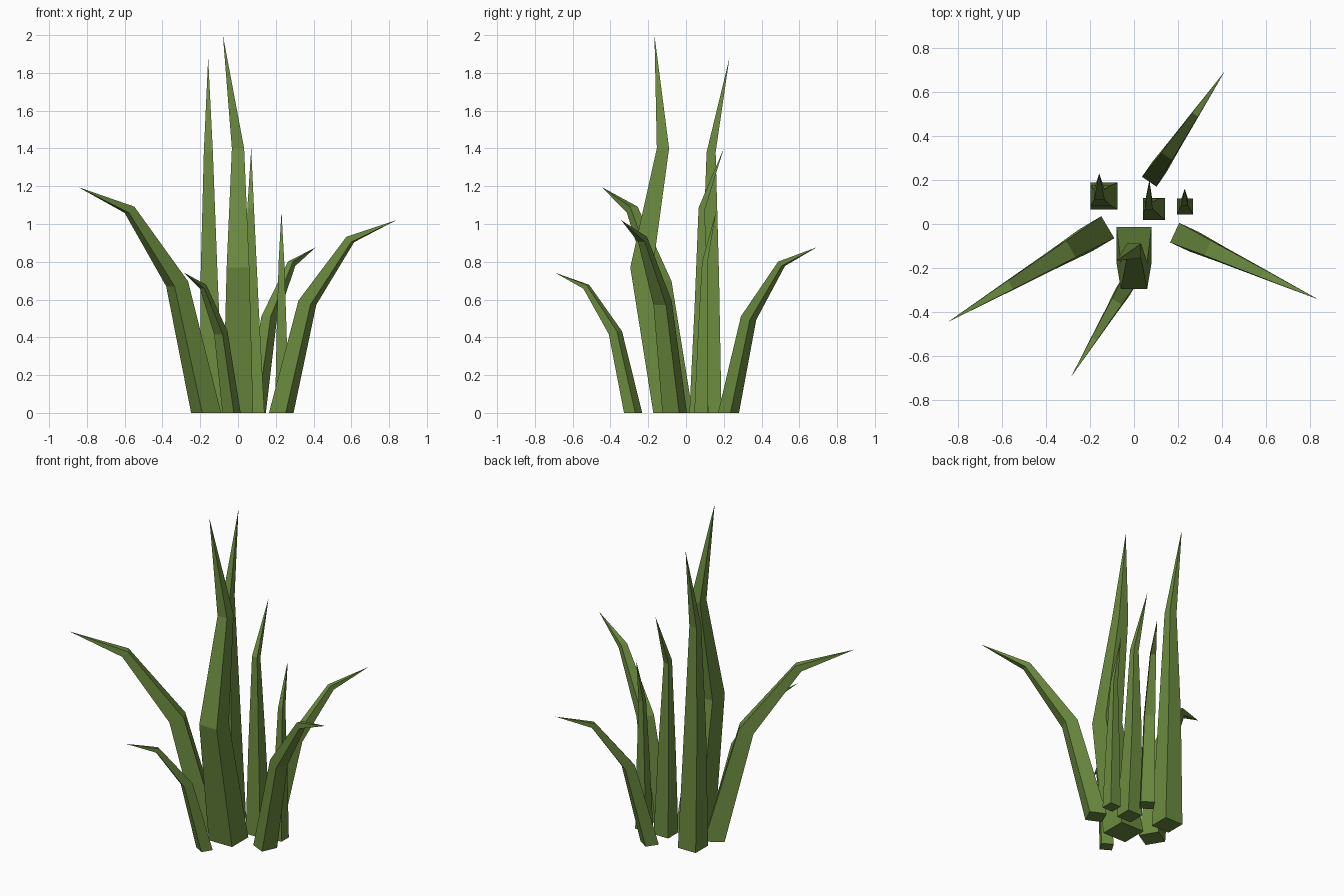
import bpy, bmesh, math
from mathutils import Vector

if "Cube" in bpy.data.objects:
    bpy.data.objects.remove(bpy.data.objects["Cube"])

green = bpy.data.materials.new("grass green")
green.diffuse_color = (0.15, 0.26, 0.05, 1)
green.use_nodes = True
green.node_tree.nodes["Principled BSDF"].inputs["Base Color"].default_value = green.diffuse_color


def blade(name, sections, tip, heading=(0, -1)):
    """Four-sided blade through (centre, width, tilt in degrees) sections to a point."""
    d = Vector((heading[0], heading[1], 0)).normalized()
    side = Vector((-d.y, d.x, 0))
    bm = bmesh.new()
    rings = []
    for centre, width, tilt in sections:
        a = math.radians(tilt)
        depth = d * math.cos(a) - Vector((0, 0, math.sin(a)))
        rings.append([bm.verts.new(Vector(centre) + (side * s + depth * t) * width / 2)
                      for s, t in ((-1, -1), (1, -1), (1, 1), (-1, 1))])
    bm.faces.new(rings[0])
    for lo, hi in zip(rings, rings[1:]):
        for i in range(4):
            j = (i + 1) % 4
            bm.faces.new((lo[i], lo[j], hi[j], hi[i]))
    top = bm.verts.new(tip)
    for i in range(4):
        bm.faces.new((rings[-1][i], rings[-1][(i + 1) % 4], top))
    bmesh.ops.recalc_face_normals(bm, faces=bm.faces)
    mesh = bpy.data.meshes.new(name)
    bm.to_mesh(mesh)
    bm.free()
    mesh.materials.append(green)
    bpy.context.collection.objects.link(bpy.data.objects.new(name, mesh))


# Upright blades in the middle
blade("upright_blade_tall", [((0, -0.093, 0), 0.16, 0), ((0, -0.235, 0.77), 0.12, 0),
                             ((0, -0.122, 1.4), 0.065, 0)], (-0.08, -0.167, 2.0))
blade("upright_blade_back", [((-0.137, 0.127, 0), 0.122, 0), ((-0.153, 0.13, 0.72), 0.09, 0),
                             ((-0.157, 0.133, 1.38), 0.048, 0)], (-0.158, 0.23, 1.88))
blade("upright_blade_medium", [((0.09, 0.068, 0), 0.1, 0), ((0.075, 0.08, 0.55), 0.07, 0),
                               ((0.067, 0.083, 1.08), 0.035, -20)], (0.07, 0.2, 1.4))
blade("upright_blade_small", [((0.232, 0.08, 0), 0.072, 0), ((0.231, 0.09, 0.42), 0.053, 0),
                              ((0.23, 0.1, 0.8), 0.03, 0)], (0.23, 0.16, 1.07))

# Outer blades share one drooping curve: base, tip, width
for name, base, tip, w in (
        ("drooping_blade_left", (-0.169, -0.044, 0), (-0.845, -0.445, 1.195), 0.116),
        ("drooping_blade_right", (0.229, -0.06, 0), (0.838, -0.343, 1.02), 0.098),
        ("drooping_blade_back", (0.092, 0.225, 0), (0.412, 0.693, 0.877), 0.08),
        ("drooping_blade_front", (-0.034, -0.28, 0), (-0.285, -0.693, 0.742), 0.07)):
    b, span = Vector(base), Vector(tip) - Vector(base)
    sections = [(b + Vector((span.x * u, span.y * u, span.z * v)), w * k, tilt)
                for u, v, k, tilt in ((0, 0, 1, 0), (0.227, 0.572, 0.75, 18), (0.6, 0.9, 0.4, 45))]
    blade(name, sections, tip, (span.x, span.y))
